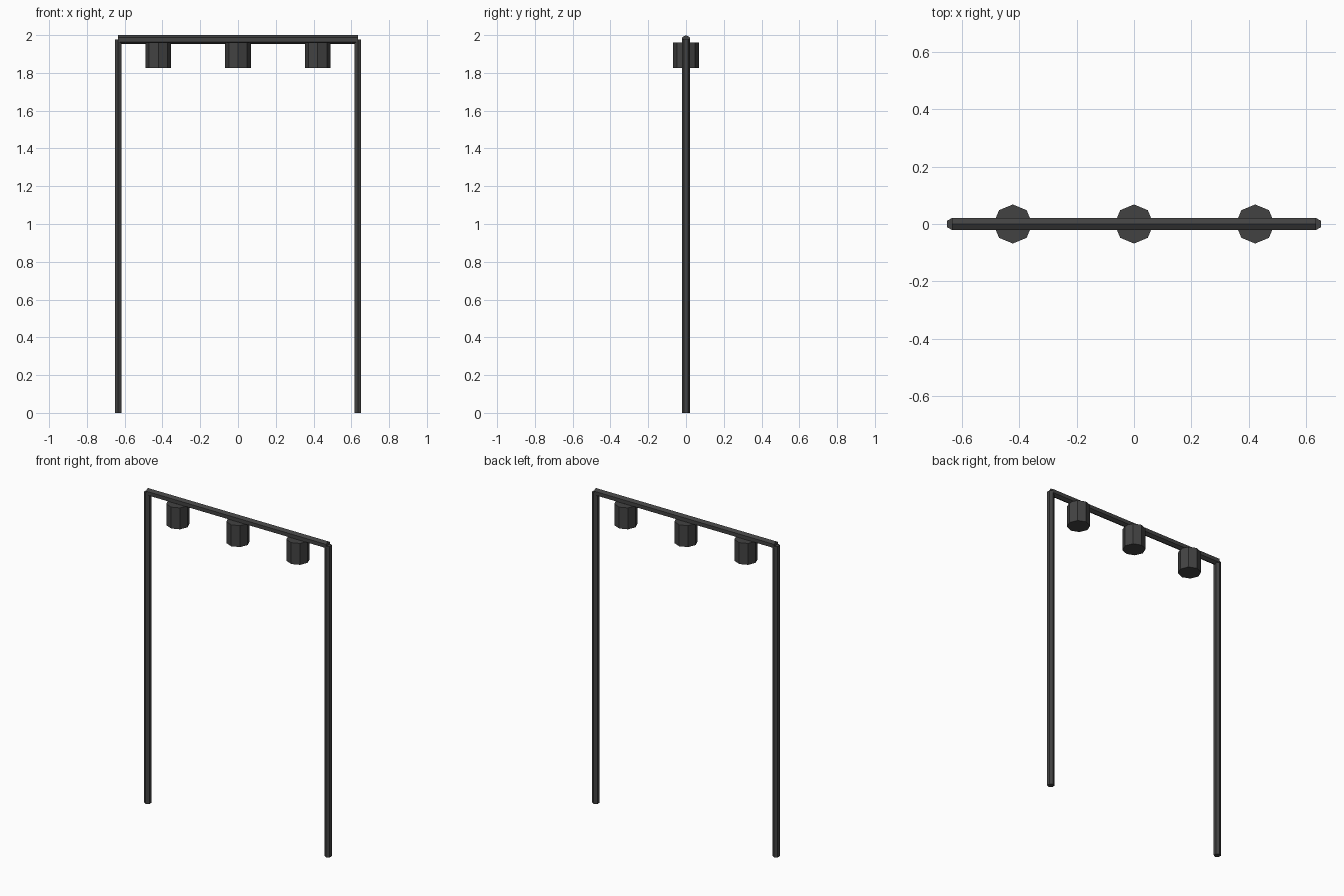
import bpy, math
from mathutils import Matrix

if "Cube" in bpy.data.objects:
    bpy.data.objects.remove(bpy.data.objects["Cube"])

mat = bpy.data.materials.new("dark grey metal")
mat.diffuse_color = (0.055, 0.055, 0.055, 1)
mat.use_nodes = True
mat.node_tree.nodes["Principled BSDF"].inputs["Base Color"].default_value = mat.diffuse_color


def prism(name, sides, radius, length, centre, axis="Z"):
    """Flat-faced cylinder; upright ones keep a corner pointing along y."""
    bpy.ops.mesh.primitive_cylinder_add(vertices=sides, radius=radius, depth=length)
    ob = bpy.context.object
    ob.name = name
    if axis == "X":  # lay along x with a corner pointing up
        ob.data.transform(Matrix.Rotation(math.pi / 2, 4, "Z"))
        ob.data.transform(Matrix.Rotation(math.pi / 2, 4, "Y"))
    ob.location = centre
    ob.data.materials.append(mat)
    return ob


BAR_R = 0.0235
BAR_Z = 2 - BAR_R
HALF = 0.634

# Two upright posts
for side, label in ((-1, "left"), (1, "right")):
    prism(label + "_post", 6, 0.021, BAR_Z, (side * HALF, 0, BAR_Z / 2))

# Cross bar
prism("top_bar", 6, BAR_R, HALF * 2, (0, 0, BAR_Z), "X")

# Three hanging lamp cans
for i, label in ((-1, "left"), (0, "middle"), (1, "right")):
    prism(label + "_lamp", 8, 0.068, 0.136, (i * 0.422, 0, 1.893))
